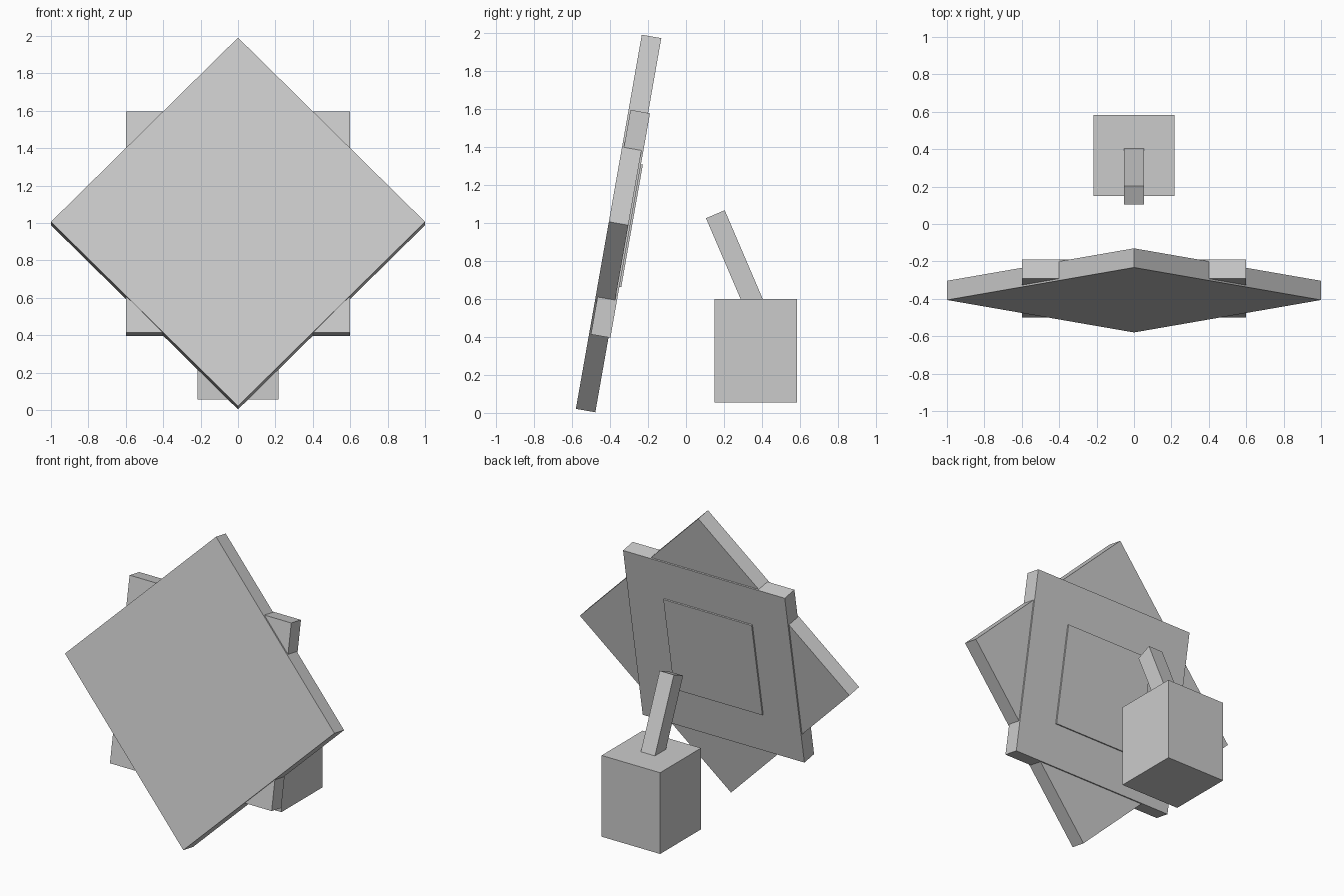
import bpy, bmesh
from math import radians, sqrt
from mathutils import Matrix, Vector

if "Cube" in bpy.data.objects:
    bpy.data.objects.remove(bpy.data.objects["Cube"])


def box(name, size, center, tilt=0.0, spin=0.0):
    """Box spun about its own y axis, then tilted about x."""
    mesh = bpy.data.meshes.new(name)
    bm = bmesh.new()
    bmesh.ops.create_cube(bm, size=1.0)
    bm.transform(Matrix.Rotation(radians(spin), 4, 'Y') @ Matrix.Diagonal((*size, 1.0)))
    bm.to_mesh(mesh)
    bm.free()
    obj = bpy.data.objects.new(name, mesh)
    obj.location = center
    obj.rotation_euler = (radians(tilt), 0, 0)
    bpy.context.collection.objects.link(obj)
    return obj


# Leaning stack of three square panels, each set slightly further back
LEAN = -10
center = Vector((0, -0.355, 0.997))
back = Matrix.Rotation(radians(LEAN), 3, 'X') @ Vector((0, 1, 0))
panels = [("diamond_panel", sqrt(2), 45), ("square_panel", 1.2, 0), ("back_inset_panel", 0.655, 0)]
for i, (name, side, spin) in enumerate(panels):
    box(name, (side, 0.104, side), center + back * 0.01 * i, LEAN, spin)

# Block behind the panels with a slanted lever on top
box("base_block", (0.434, 0.434, 0.545), (0, 0.367, 0.3275))
box("lever", (0.105, 0.107, 0.55), (0, 0.263, 0.793), 23.2)
